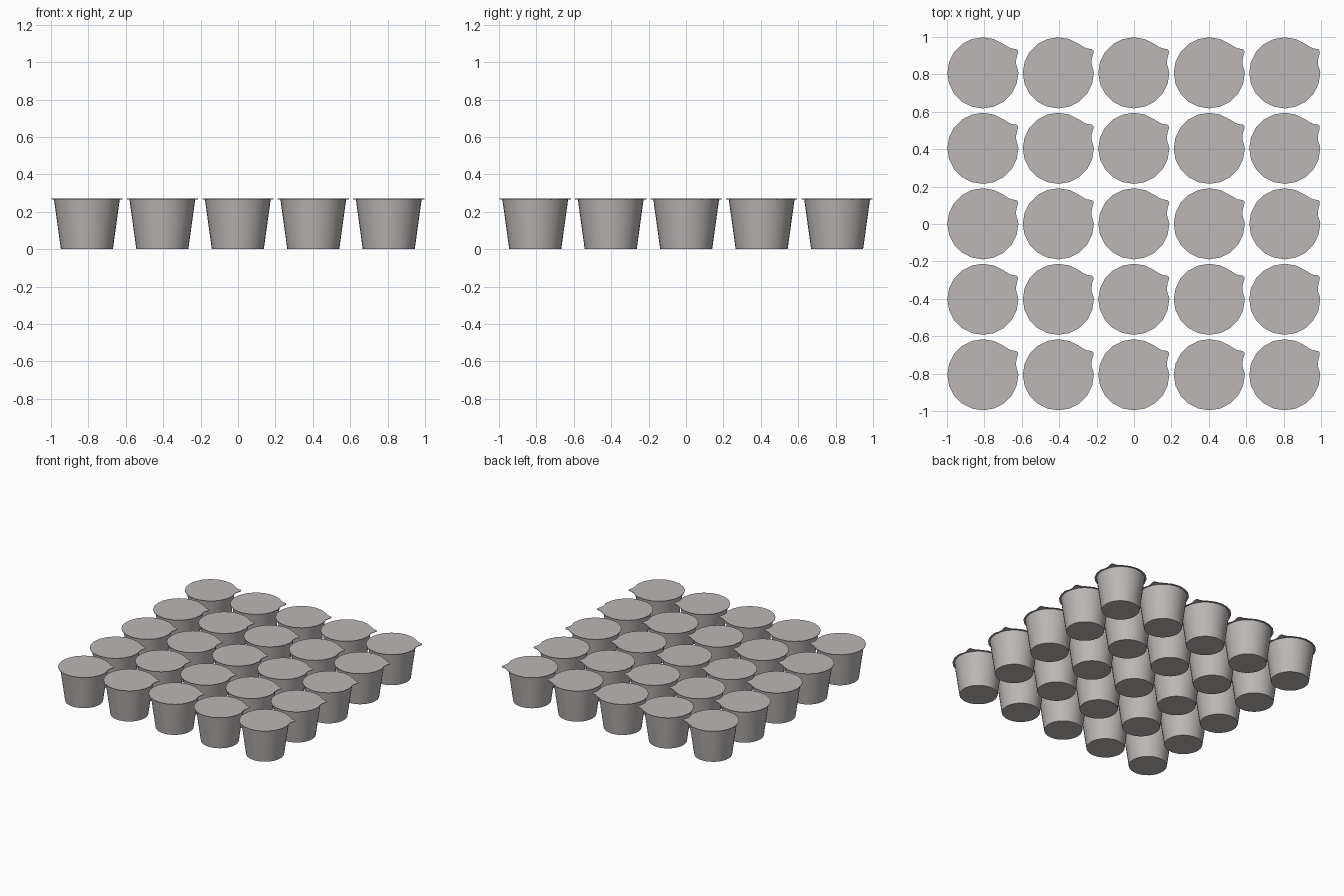
import bpy, bmesh, math

if "Cube" in bpy.data.objects:
    bpy.data.objects.remove(bpy.data.objects["Cube"])

PITCH = 0.4035
HEIGHT = 0.27


def material(name, rgb):
    m = bpy.data.materials.new(name)
    m.diffuse_color = (*rgb, 1)
    m.use_nodes = True
    m.node_tree.nodes["Principled BSDF"].inputs["Base Color"].default_value = m.diffuse_color
    return m


grey = material("warm grey", (0.50, 0.475, 0.465))


def make_mesh(name, rings, caps):
    """Join rings of points into a closed shell."""
    bm = bmesh.new()
    loops = [[bm.verts.new(p) for p in ring] for ring in rings]
    n = len(loops[0])
    for a, b in zip(loops, loops[1:]):
        for i in range(n):
            j = (i + 1) % n
            bm.faces.new((a[i], a[j], b[j], b[i]))
    for k in caps:
        bm.faces.new(loops[k])
    bmesh.ops.recalc_face_normals(bm, faces=bm.faces)
    me = bpy.data.meshes.new(name)
    bm.to_mesh(me)
    bm.free()
    me.materials.append(grey)
    return me


def circle(r, z, n=32):
    return [(r * math.cos(math.tau * i / n), r * math.sin(math.tau * i / n), z)
            for i in range(n)]


# tapered cup body
cup = make_mesh("cup", [circle(0.139, 0), circle(0.176, HEIGHT - 0.003)], (0, 1))

# thin foil lid: a 20-sided disc with a rounded pull tab at about 33 degrees
outline = [(0.19 * math.cos(math.radians(a)), 0.19 * math.sin(math.radians(a)))
           for a in range(72, 361, 18)]
outline += [(0.188, 0.012), (0.179, 0.04), (0.177, 0.062), (0.181, 0.085), (0.187, 0.105),
            (0.187, 0.118), (0.179, 0.127), (0.155, 0.130), (0.138, 0.137), (0.108, 0.156)]
lid = make_mesh("lid", [[(x, y, z) for x, y in outline]
                        for z in (HEIGHT - 0.004, HEIGHT)], (0, 1))

# five by five grid
for row in range(5):
    for col in range(5):
        for me in (cup, lid):
            ob = bpy.data.objects.new(f"{me.name}_{row}_{col}", me)
            ob.location = ((col - 2) * PITCH - 0.001, (row - 2) * PITCH + 0.001, 0)
            bpy.context.collection.objects.link(ob)
            ob.select_set(True)
            bpy.context.view_layer.objects.active = ob

bpy.ops.object.shade_smooth_by_angle(angle=math.radians(30))
